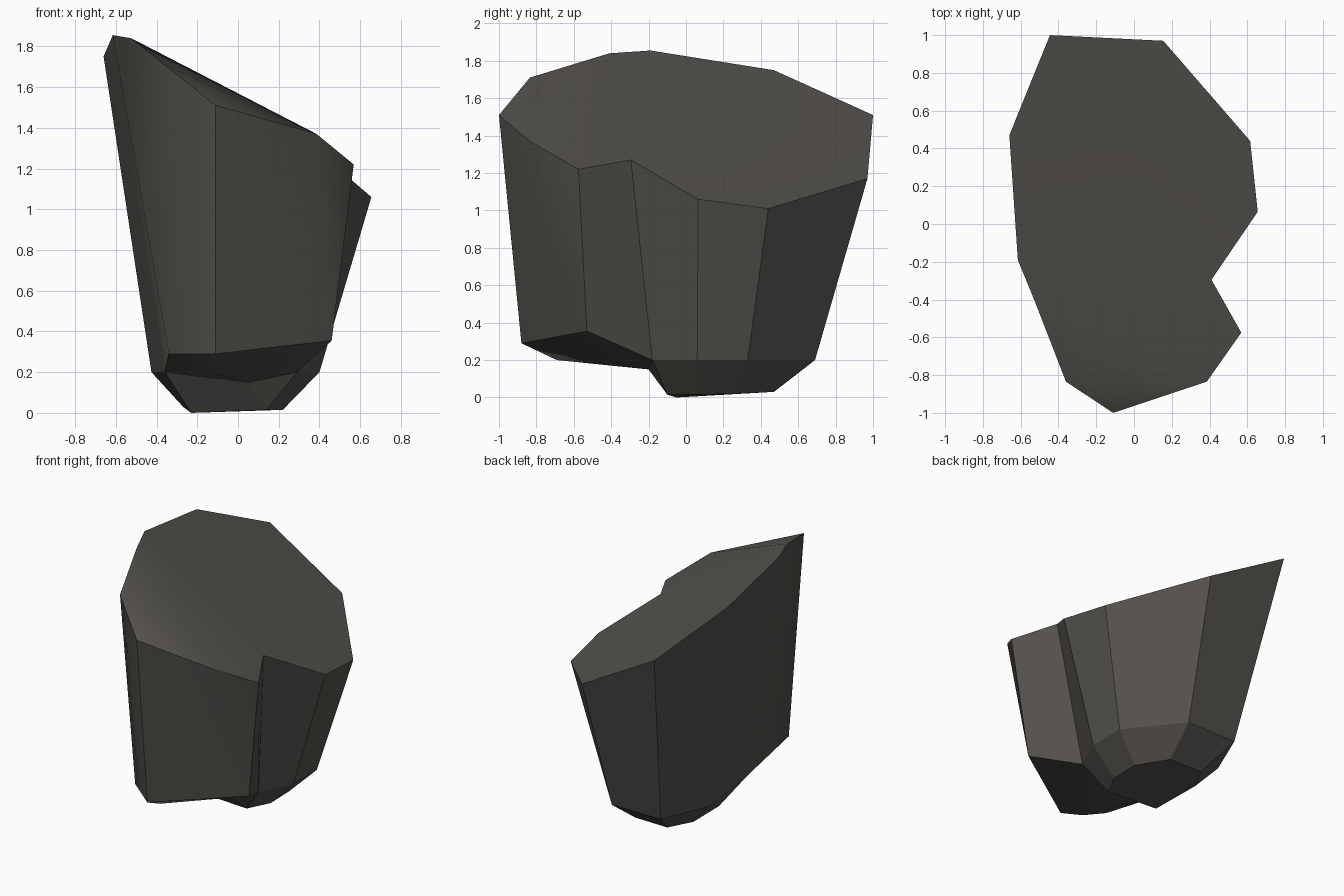
import bpy, bmesh, math

if "Cube" in bpy.data.objects:
    bpy.data.objects.remove(bpy.data.objects["Cube"])

# Rim of the slanted top, counter-clockwise from the back left
TOP = [(-.445, 1, 1.51), (.155, .97, 1.17), (.615, .44, 1.01), (.655, .065, 1.06),
       (.41, -.295, 1.27), (.568, -.575, 1.22), (.385, -.835, 1.37), (-.11, -1, 1.51),
       (-.36, -.835, 1.71), (-.525, -.41, 1.84), (-.615, -.19, 1.855), (-.66, .47, 1.75)]
# Lower end of each side facet
MID = {0: (-.28, .69, .2), 1: (.11, .69, .2), 2: (.40, .33, .2), 3: (.40, .06, .2),
       4: (.29, -.18, .2), 5: (.46, -.53, .355), 7: (-.11, -.88, .29),
       8: (-.34, -.69, .29), 10: (-.36, -.18, .2), 11: (-.425, .35, .2)}
# Foot outline, keyed by the side corner above it
FOOT = {0: (-.18, .47, .03), 1: (.08, .465, .03), 2: (.22, .27, .02), 3: (.22, .06, .015),
        4: (.14, -.1, .015), 10: (-.23, -.05, 0), 11: (-.27, .3, .03)}

bm = bmesh.new()
t = [bm.verts.new(p) for p in TOP]
m = {k: bm.verts.new(p) for k, p in MID.items()}
f = {k: bm.verts.new(p) for k, p in FOOT.items()}
m[6], m[9] = m[5], m[8]          # two rim corners share their neighbour's lower end
n = len(t)

# sloping top, fanned from the inner corner, with a ridge towards the front
for a, b in [(5, 6), (6, 9), (9, 10), (10, 11), (11, 0), (0, 1), (1, 2), (2, 3)]:
    bm.faces.new((t[4], t[a], t[b]))
bm.faces.new((t[6], t[7], t[8]))
bm.faces.new((t[6], t[8], t[9]))
top_faces = set(bm.faces)

# side facets
for i in range(n):
    j = (i + 1) % n
    if m[i] is m[j]:
        bm.faces.new((m[i], t[j], t[i]))
    else:
        bm.faces.new((m[i], m[j], t[j], t[i]))

# overhanging underside at the front
chin = bm.verts.new((-.14, -.69, .2))
notch = bm.verts.new((.05, -.2, .15))
bm.faces.new((notch, m[5], m[4]))
bm.faces.new((notch, chin, m[5]))
for a, b in [(5, 7), (7, 8), (8, 10)]:
    bm.faces.new((chin, m[b], m[a]))
bm.faces.new((chin, notch, m[10]))

# tapered foot under the rear half
for i in (10, 11, 0, 1, 2, 3):
    j = (i + 1) % n
    bm.faces.new((f[i], f[j], m[j], m[i]))
bm.faces.new((m[4], f[4], notch))
bm.faces.new((notch, f[4], f[10], m[10]))
bm.faces.new([f[k] for k in (4, 3, 2, 1, 0, 11, 10)])
bmesh.ops.recalc_face_normals(bm, faces=bm.faces)

# crisp edges everywhere except within the top, the rounded front corners and the chin
for face in bm.faces:
    face.smooth = True
soft_corners = [{t[6], m[5]}, {t[8], m[8]}]
for e in bm.edges:
    soft = (all(fc in top_faces for fc in e.link_faces) or chin in e.verts
            or set(e.verts) in soft_corners)
    e.smooth = soft or e.calc_face_angle(0) < math.radians(15)

mesh = bpy.data.meshes.new("rock")
bm.to_mesh(mesh)
bm.free()

stone = bpy.data.materials.new("dark stone grey")
stone.diffuse_color = (.09, .084, .074, 1)
stone.use_nodes = True
stone.node_tree.nodes["Principled BSDF"].inputs["Base Color"].default_value = stone.diffuse_color
mesh.materials.append(stone)
rock = bpy.data.objects.new("rock", mesh)
bpy.context.collection.objects.link(rock)
